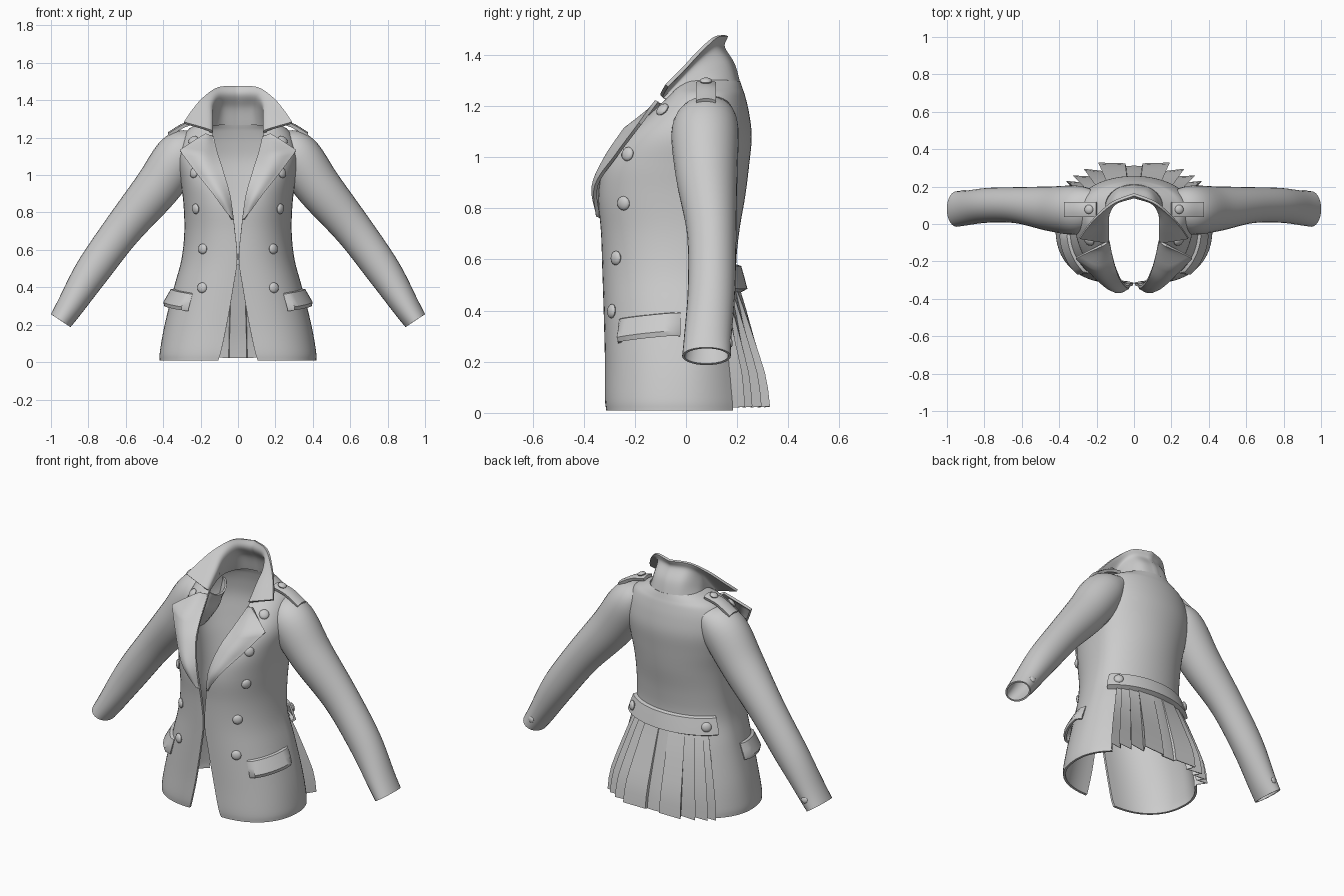
import bpy, bmesh, math
from mathutils import Vector

if "Cube" in bpy.data.objects:
    bpy.data.objects.remove(bpy.data.objects["Cube"])


def smooth_path(pts, n):
    """Catmull-Rom through tuples of any length, n steps per segment."""
    out = []
    for i in range(len(pts) - 1):
        b, c = pts[i], pts[i + 1]
        a = pts[i - 1] if i else tuple(2 * p - q for p, q in zip(b, c))
        d = pts[i + 2] if i + 2 < len(pts) else tuple(2 * q - p for p, q in zip(b, c))
        for k in range(n):
            t = k / n
            out.append(tuple(0.5 * (2 * q + (r - p) * t + (2 * p - 5 * q + 4 * r - s) * t * t
                             + (3 * q - p - 3 * r + s) * t ** 3)
                             for p, q, r, s in zip(a, b, c, d)))
    return out + [tuple(pts[-1])]


def finish(name, bm, thick=0, mirror=True, angle=40):
    me = bpy.data.meshes.new(name)
    bmesh.ops.remove_doubles(bm, verts=bm.verts, dist=0.0004)
    bmesh.ops.recalc_face_normals(bm, faces=bm.faces)
    bm.to_mesh(me)
    bm.free()
    ob = bpy.data.objects.new(name, me)
    bpy.context.collection.objects.link(ob)
    bpy.ops.object.select_all(action='DESELECT')
    bpy.context.view_layer.objects.active = ob
    ob.select_set(True)
    if mirror:
        m = ob.modifiers.new("mirror", 'MIRROR')
        m.merge_threshold = 0.001
        bpy.ops.object.modifier_apply(modifier="mirror")
    if thick:
        m = ob.modifiers.new("thickness", 'SOLIDIFY')
        m.thickness, m.offset = thick, 0
        bpy.ops.object.modifier_apply(modifier="thickness")
    bpy.ops.object.shade_smooth_by_angle(angle=math.radians(angle))
    return ob


def sheet(name, rows, thick=0, keep=None, **kw):
    """Quad sheet through a grid of points."""
    bm = bmesh.new()
    vs = [[bm.verts.new(p) for p in r] for r in rows]
    for i in range(len(vs) - 1):
        for j in range(len(vs[0]) - 1):
            if keep is None or keep(i, j):
                bm.faces.new((vs[i][j], vs[i][j + 1], vs[i + 1][j + 1], vs[i + 1][j]))
    for v in [v for v in bm.verts if not v.link_faces]:
        bm.verts.remove(v)
    return finish(name, bm, thick, **kw)


def patch(name, rows, thick, corner=0, n=6):
    """Smooth sheet interpolated through a coarse grid, with an optional sharp row."""
    across = [smooth_path(r, n) for r in rows]
    cols = []
    for j in range(len(across[0])):
        col = [r[j] for r in across]
        first = smooth_path(col[:corner + 1], n)[:-1] if corner else []
        cols.append(first + smooth_path(col[corner:], n))
    return sheet(name, cols, thick)


# Body sections: z, front edge x, front y, half width, side y, back y
SECTIONS = smooth_path([
    (0.01, .105, -.305, .412, -.02, .29), (0.06, .09, -.31, .41, -.02, .285),
    (0.2, .06, -.31, .385, -.01, .26), (0.4, .025, -.315, .335, 0, .22),
    (0.55, .004, -.32, .295, 0, .19), (0.7, .016, -.325, .28, .02, .20),
    (0.85, .035, -.335, .285, .03, .225), (0.97, .065, -.31, .30, .05, .24),
    (1.08, .10, -.23, .315, .06, .25), (1.17, .125, -.13, .30, .07, .24),
    (1.235, .14, -.06, .265, .08, .225), (1.265, .145, -.03, .215, .09, .215),
    (1.295, .135, .02, .15, .10, .205)], 5)


def on_body(z, s):
    """Half outline: s=0 front edge, .5 side seam, 1 centre back."""
    z = min(max(z, .01), 1.295)
    k = next((i for i in range(len(SECTIONS) - 2) if SECTIONS[i + 1][0] >= z), len(SECTIONS) - 2)
    a, b = SECTIONS[k], SECTIONS[k + 1]
    f = (z - a[0]) / (b[0] - a[0])
    _, xf, yf, w, ys, yb = [p + (q - p) * f for p, q in zip(a, b)]
    t = min(max(s, 0), 1) * math.pi
    if s <= .5:
        return Vector((xf + (w - xf) * abs(math.sin(t)) ** .87,
                       ys + (yf - ys) * abs(math.cos(t)) ** .87, z))
    return Vector((w * math.sin(t), ys - (yb - ys) * math.cos(t), z))


def normal(z, s):
    ts = on_body(z, min(s + .02, 1)) - on_body(z, max(s - .02, 0))
    tz = on_body(z + .03, s) - on_body(z - .03, s)
    return ts.cross(tz).normalized()


def above(z, s, off):
    n = normal(z, s)
    if s > .99:
        n.x = 0
    return on_body(z, s) + n * off


# Jacket body, with the back left open below the belt for the pleats
NS = 36
SPLIT = 26 / NS
zs = [r[0] for r in SECTIONS]
sheet("jacket_body", [[on_body(z, j / NS) for j in range(NS + 1)] for z in zs], .014,
      keep=lambda i, j: not (j >= 26 and zs[i] < .5))

# Pleated back skirt: flat centre, then overlapping leaves growing toward the hem
EDGES = [.965, .875, .815, .765, SPLIT]
rows = []
for k in range(9):
    z = .53 - .51 * k / 8
    grow = min(1, max(0, (.53 - z) / .4))
    row = [above(z, 1, .004 + .016 * grow), above(z, .967, .004 + .016 * grow)]
    for i in range(4):
        row.append(above(z, EDGES[i], .005 + .03 * grow if i == 0 else .005 + .012 * grow))
        row.append(above(z, EDGES[i + 1] - (0 if i == 3 else .008), .006 + .062 * grow))
    row.append(above(z, SPLIT, 0))
    rows.append(row)
sheet("back_pleats", rows, .006, angle=25)

# Half belt across the back
sheet("back_belt", [[above(z, .655 + .345 * j / 14, o) for j in range(15)]
                    for z, o in ((.475, .01), (.48, .034), (.525, .03), (.57, .022), (.575, .006))], .012)

# Pocket flaps
sheet("pocket_flap", [[above(z + .025 * (j / 10 - .5), .215 + .27 * j / 10,
                             o if 0 < j < 10 else o * .3) for j in range(11)]
                      for z, o in ((.375, .002), (.37, .018), (.335, .028), (.30, .038), (.285, .03))], .014)

# Lapels
patch("lapel", [
    [(.028, -.333, .76), (.033, -.342, .765), (.038, -.346, .77)],
    [(.045, -.335, .89), (.085, -.362, .885), (.125, -.35, .89)],
    [(.08, -.285, 1.02), (.15, -.312, 1.0), (.22, -.27, 1.01)],
    [(.11, -.2, 1.11), (.2, -.238, 1.11), (.31, -.18, 1.13)],
    [(.135, -.085, 1.205), (.155, -.105, 1.21), (.175, -.115, 1.22)]], .014, corner=3)

# Turned-up collar ending in points
patch("collar", [
    [(0, .21, 1.27), (0, .185, 1.36), (0, .145, 1.43), (0, .158, 1.475)],
    [(.09, .19, 1.27), (.09, .16, 1.36), (.095, .115, 1.425), (.11, .115, 1.468)],
    [(.155, .12, 1.26), (.14, .08, 1.33), (.14, .05, 1.385), (.19, .05, 1.41)],
    [(.16, .03, 1.25), (.145, 0, 1.28), (.148, -.02, 1.32), (.245, -.01, 1.345)],
    [(.15, -.06, 1.22), (.145, -.075, 1.225), (.155, -.095, 1.24), (.29, -.075, 1.28)]], .014)

# Sleeves: x, y, z, radius in the arm plane, radius in y
ARM = smooth_path([(.215, .09, 1.185, .065, .085), (.305, .075, 1.11, .123, .125),
                   (.435, .08, .93, .118, .116), (.62, .10, .705, .098, .092),
                   (.78, .10, .485, .088, .088), (.90, .085, .295, .067, .088),
                   (.948, .08, .222, .058, .09)], 6)
rings = []
for i, (x, y, z, rh, ry) in enumerate(ARM):
    a, b = ARM[max(i - 1, 0)], ARM[min(i + 1, len(ARM) - 1)]
    t = Vector((b[0] - a[0], 0, b[2] - a[2])).normalized()
    up = Vector((-t.z, 0, t.x))
    rings.append([Vector((x, y, z)) + up * rh * math.cos(u) + Vector((0, ry * math.sin(u), 0))
                  for u in [math.tau * j / 28 for j in range(29)]])
sheet("sleeve", rings, .01)

# Shoulder straps
strap = smooth_path([(.20, 1.293), (.285, 1.272), (.37, 1.222)], 5)
sheet("shoulder_strap", [[(x, .078 + .037 * u, z - .008 * u * u) for u in (-1, -.5, 0, .5, 1)]
                         for x, z in strap], .018)


def button(name, p, n, r=.028):
    bm = bmesh.new()
    bmesh.ops.create_uvsphere(bm, u_segments=16, v_segments=8, radius=r)
    q = Vector(n).to_track_quat('Z', 'Y')
    for v in bm.verts:
        v.co.z *= .5
        v.co = q @ v.co + Vector(p)
    finish(name, bm)


# Double row of front buttons, placed on the body surface
for i, (x, z) in enumerate([(.235, 1.18), (.228, 1.01), (.218, .82), (.182, .605), (.188, .397)]):
    s = min((k / 400 for k in range(200)), key=lambda k: abs(on_body(z, k).x - x))
    button(f"front_button_{i + 1}", above(z, s, .01), normal(z, s))

# Belt, strap and cuff buttons
button("belt_button", above(.525, .73, .04), normal(.525, .73))
button("strap_button", (.242, .078, 1.298), (.3, 0, 1), .024)
button("cuff_button", (.915, .172, .275), (.2, 1, .1), .02)
